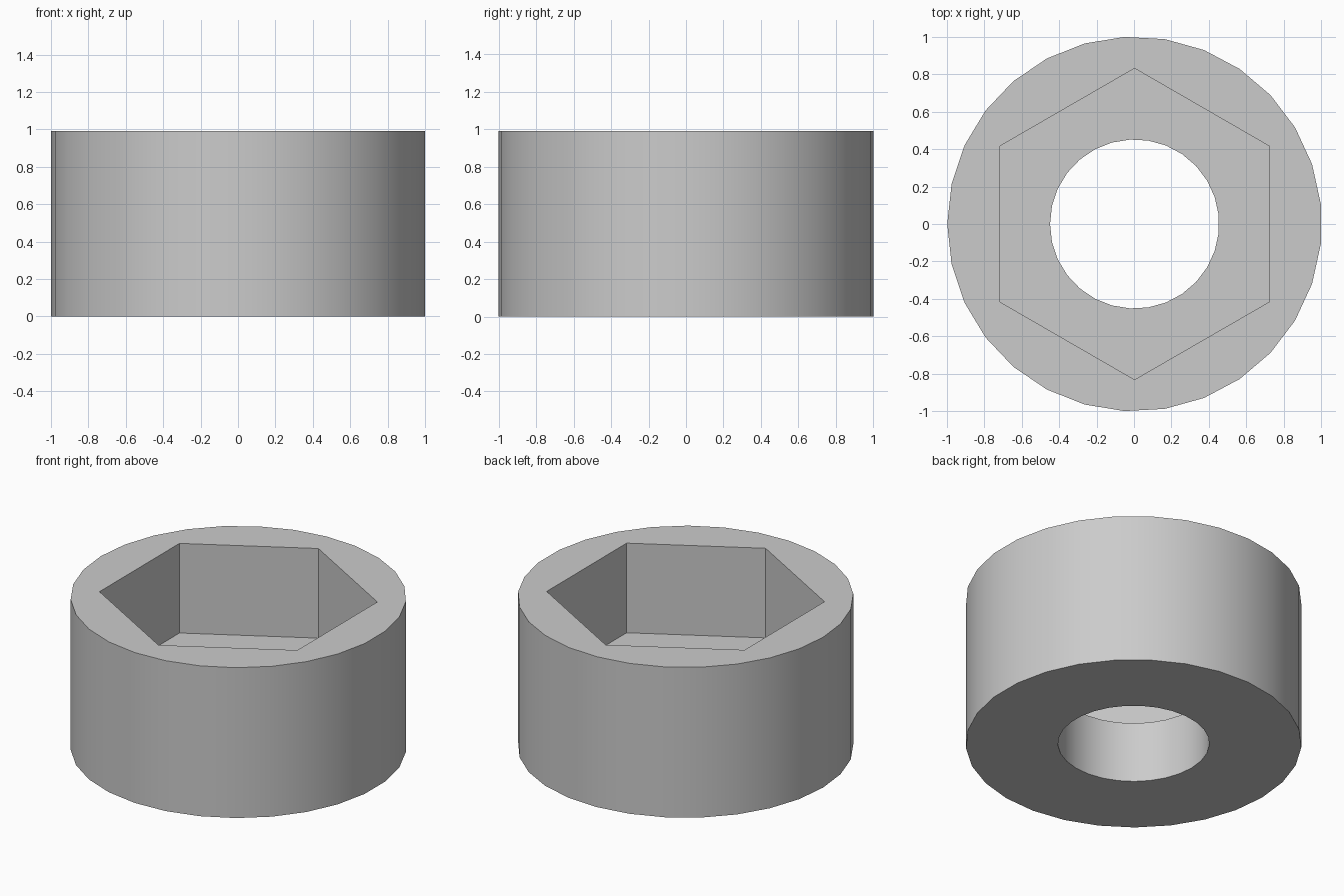
import bpy
import math

cube = bpy.data.objects.get("Cube")
if cube:
    bpy.data.objects.remove(cube, do_unlink=True)

SIDES = 29
RADIUS = 1.0015
HEIGHT = 0.99
FLOOR = 0.40      # height of the socket floor
SHIFT = 0.003     # centres the odd-sided outline on x

grey = bpy.data.materials.new("plain_grey")
grey.use_nodes = True
grey.diffuse_color = (0.6, 0.6, 0.6, 1)
grey.node_tree.nodes["Principled BSDF"].inputs["Base Color"].default_value = (0.6, 0.6, 0.6, 1)


def prism(name, sides, radius, bottom, top, turn):
    """Upright prism whose first corner points along the angle turn."""
    bpy.ops.mesh.primitive_cylinder_add(
        vertices=sides, radius=radius, depth=top - bottom,
        location=(SHIFT, 0, (bottom + top) / 2),
        rotation=(0, 0, turn - math.pi / 2))
    obj = bpy.context.object
    bpy.ops.object.transform_apply(location=True, rotation=True, scale=True)
    obj.name = name
    obj.data.materials.append(grey)
    return obj


# Round collar body, with one corner pointing to -x
collar = prism("hex_socket_collar", SIDES, RADIUS, 0, HEIGHT, math.pi)

# Hexagonal pocket from above and round through hole
cutters = [
    prism("hex_pocket_cutter", 6, 0.832, FLOOR, HEIGHT + 0.2, math.pi / 2),
    prism("through_hole_cutter", SIDES, 0.452, -0.2, HEIGHT + 0.1, math.pi),
]
for cutter in cutters:
    cutter.hide_render = True
    bpy.ops.object.select_all(action='DESELECT')
    collar.select_set(True)
    bpy.context.view_layer.objects.active = collar
    mod = collar.modifiers.new("cut", 'BOOLEAN')
    mod.operation = 'DIFFERENCE'
    mod.solver = 'EXACT'
    mod.object = cutter
    bpy.ops.object.modifier_apply(modifier=mod.name)
    bpy.data.objects.remove(cutter, do_unlink=True)

# Smooth round walls, crisp rims and pocket corners
bpy.ops.object.shade_smooth_by_angle(angle=math.radians(30))
